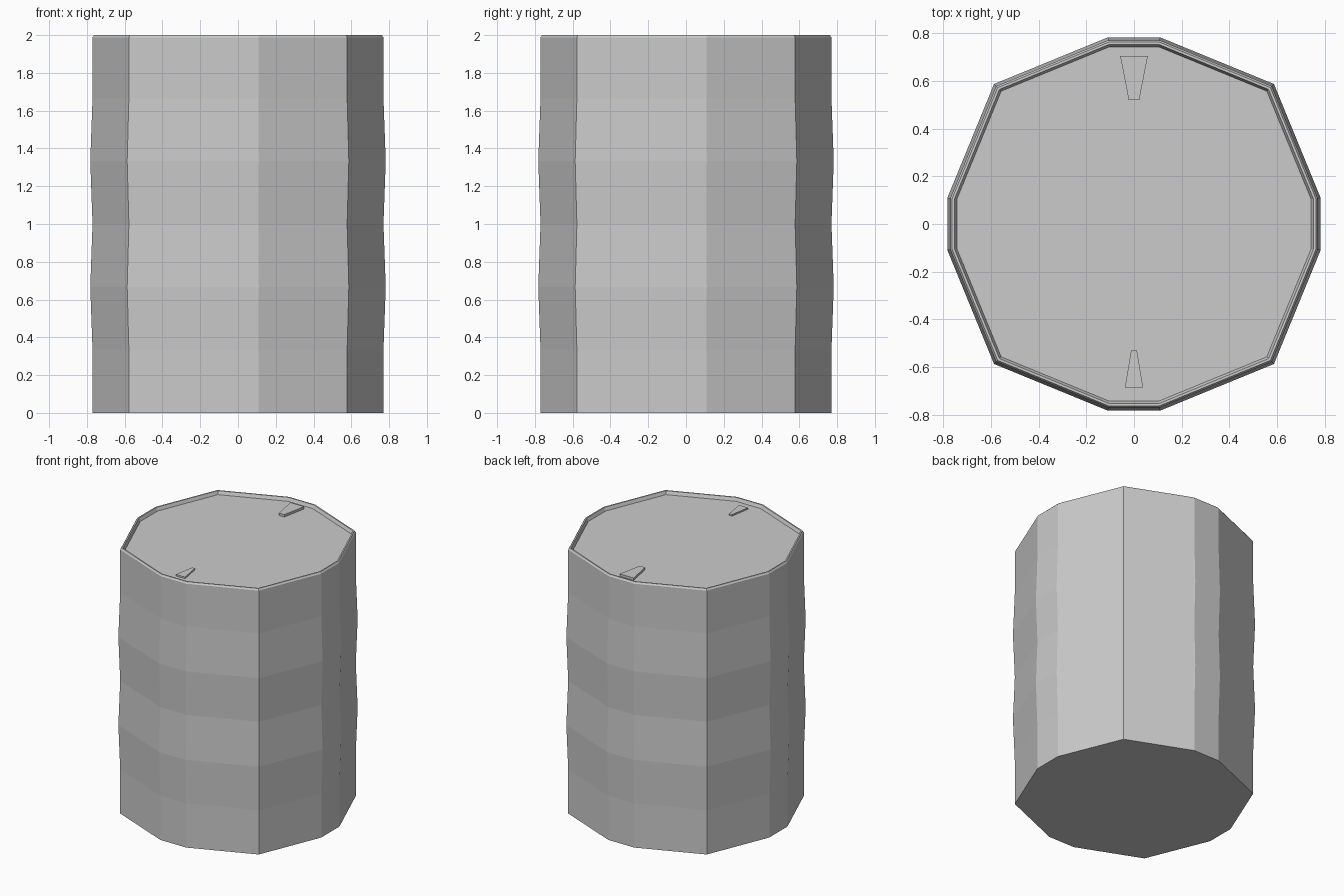
import bpy, bmesh
from math import cos, sin, radians

cube = bpy.data.objects.get("Cube")
if cube:
    bpy.data.objects.remove(cube, do_unlink=True)

# Single plain grey
GREY = (0.6, 0.6, 0.6, 1.0)
grey = bpy.data.materials.new("plain grey")
grey.use_nodes = True
grey.diffuse_color = GREY
bsdf = grey.node_tree.nodes["Principled BSDF"]
bsdf.inputs["Base Color"].default_value = GREY
bsdf.inputs["Roughness"].default_value = 0.8


def loft(name, rings):
    """Bridge equal-sized loops of points and cap both ends."""
    bm = bmesh.new()
    loops = [[bm.verts.new(p) for p in ring] for ring in rings]
    for low, high in zip(loops, loops[1:]):
        for i in range(len(low)):
            j = (i + 1) % len(low)
            bm.faces.new((low[i], low[j], high[j], high[i]))
    bm.faces.new(reversed(loops[0]))
    bm.faces.new(loops[-1])
    bmesh.ops.recalc_face_normals(bm, faces=bm.faces)
    mesh = bpy.data.meshes.new(name)
    bm.to_mesh(mesh)
    bm.free()
    mesh.materials.append(grey)
    obj = bpy.data.objects.new(name, mesh)
    bpy.context.collection.objects.link(obj)
    return obj


def drum_ring(half_width, z):
    """Twelve-sided outline: four narrow flats joined by pairs of wide ones."""
    points = []
    for quarter in range(4):
        for angle, scale in ((8, 1.01), (45, 1.061), (82, 1.01)):
            a = radians(angle + 90 * quarter)
            r = half_width * scale
            points.append((r * cos(a), r * sin(a), z))
    return points


# Drum: two shallow bulges, raised rim and recessed lid
profile = [(0.77, 0), (0.77, 1 / 3), (0.782, 2 / 3), (0.77, 1),
           (0.782, 4 / 3), (0.77, 5 / 3), (0.77, 1.988),
           (0.762, 2), (0.752, 2), (0.742, 1.975)]
loft("drum", [drum_ring(w, z) for w, z in profile])


def lid_tab(name, y_outer, half_outer, y_inner, half_inner, top):
    """Tapered tab lying on the lid, narrow end towards the centre."""
    outline = [(-half_outer, y_outer), (half_outer, y_outer),
               (half_inner, y_inner), (-half_inner, y_inner)]
    loft(name, [[(x, y, z) for x, y in outline] for z in (1.97, top)])


# Lid tabs
lid_tab("back_tab", 0.705, 0.058, 0.52, 0.022, 1.993)
lid_tab("front_tab", -0.685, 0.038, -0.53, 0.012, 1.987)
